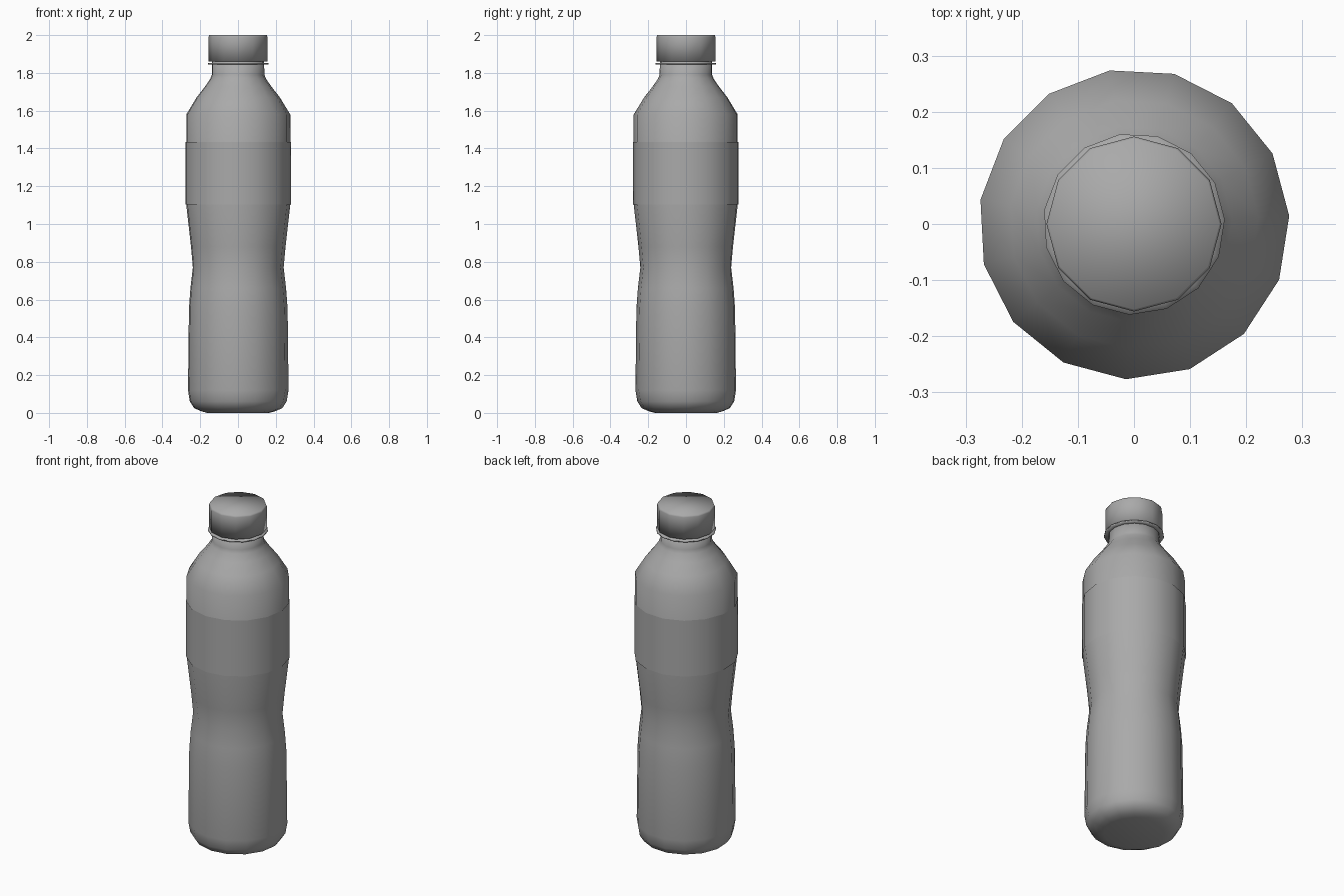
import bpy, bmesh, math

if "Cube" in bpy.data.objects:
    bpy.data.objects.remove(bpy.data.objects["Cube"])

grey = bpy.data.materials.new("dark_grey")
grey.diffuse_color = (0.4, 0.4, 0.4, 1)
grey.use_nodes = True
grey.node_tree.nodes["Principled BSDF"].inputs["Base Color"].default_value = grey.diffuse_color


def lathe(name, profile, sides, start, cap_ends=True):
    """Turn a list of (radius, z) points into a smooth-shaded solid."""
    bm = bmesh.new()
    rings = []
    for r, z in profile:
        rings.append([bm.verts.new((r * math.cos(start + 2 * math.pi * i / sides),
                                    r * math.sin(start + 2 * math.pi * i / sides), z))
                      for i in range(sides)])
    for a, b in zip(rings, rings[1:]):
        for i in range(sides):
            j = (i + 1) % sides
            bm.faces.new((a[i], a[j], b[j], b[i]))
    if cap_ends:
        bm.faces.new(rings[0][::-1])
        bm.faces.new(rings[-1])
    for f in bm.faces:
        f.smooth = True
    mesh = bpy.data.meshes.new(name)
    bm.to_mesh(mesh)
    bm.free()
    mesh.materials.append(grey)
    obj = bpy.data.objects.new(name, mesh)
    bpy.context.collection.objects.link(obj)
    return obj


TWIST = math.radians(3)

# Bottle body with waist, shoulder and neck
lathe("bottle_body", [
    (0.165, 0.0), (0.195, 0.008), (0.235, 0.025), (0.258, 0.06), (0.268, 0.12),
    (0.263, 0.55), (0.255, 0.66), (0.242, 0.77), (0.252, 0.88), (0.277, 1.10),
    (0.277, 1.58), (0.222, 1.67), (0.175, 1.73), (0.148, 1.77), (0.14, 1.79),
    (0.138, 1.87)], 15, TWIST)

# Wrap-around label band
lathe("label_band", [(0.281, 1.103), (0.281, 1.435)], 15, TWIST, cap_ends=False)

# Thin support ring under the cap
lathe("neck_ring", [(0.136, 1.845), (0.162, 1.845), (0.162, 1.853), (0.136, 1.853)],
      15, TWIST, cap_ends=False)

# Twelve-sided screw cap
lathe("screw_cap", [(0.156, 1.86), (0.156, 1.99), (0.152, 2.0)], 12, 0.0)
